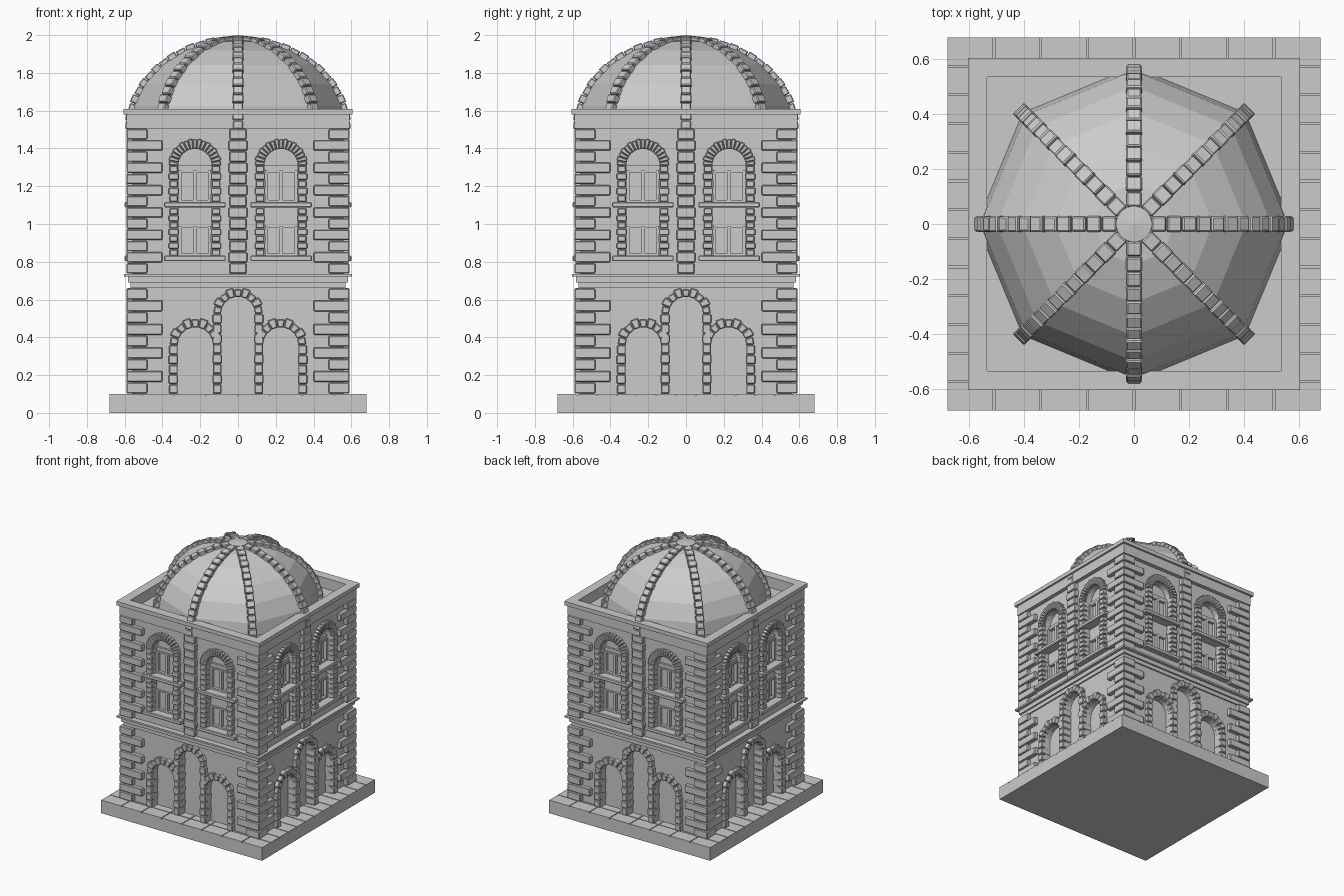
import bpy, bmesh
from math import cos, sin, pi, radians
from mathutils import Matrix

if "Cube" in bpy.data.objects:
    bpy.data.objects.remove(bpy.data.objects["Cube"])

stone = bpy.data.materials.new("grey_stone")
stone.use_nodes = True
stone.diffuse_color = (0.6, 0.6, 0.6, 1)
stone.node_tree.nodes["Principled BSDF"].inputs["Base Color"].default_value = (0.6, 0.6, 0.6, 1)

WALL, FACE, BACK = 0.56, 0.59, 0.5
FLOOR, MID, TOP = 0.1, 0.735, 1.505
SIDES = ("front", "left", "back", "right")


def prism(bm, outline, y0, y1):
    """Extrude an (x, z) outline from y0 to y1."""
    a = [bm.verts.new((x, y0, z)) for x, z in outline]
    b = [bm.verts.new((x, y1, z)) for x, z in outline]
    bm.faces.new(a)
    bm.faces.new(b[::-1])
    n = len(a)
    for i in range(n):
        bm.faces.new((a[i], b[i], b[(i + 1) % n], a[(i + 1) % n]))
    return a + b


def box(bm, x0, x1, y0, y1, z0, z1):
    return prism(bm, [(x0, z0), (x1, z0), (x1, z1), (x0, z1)], y0, y1)


def finish(bm, name, bevel=0.0):
    bmesh.ops.recalc_face_normals(bm, faces=bm.faces)
    mesh = bpy.data.meshes.new(name)
    bm.to_mesh(mesh)
    bm.free()
    mesh.materials.append(stone)
    ob = bpy.data.objects.new(name, mesh)
    bpy.context.collection.objects.link(ob)
    if bevel:
        mod = ob.modifiers.new("worn_edges", "BEVEL")
        mod.width, mod.segments = bevel, 1
    return ob


def on_four_sides(bm, name, bevel=0.0):
    first = finish(bm, "front_" + name, bevel)
    for i in (1, 2, 3):
        ob = first.copy()
        ob.name = SIDES[i] + "_" + name
        ob.rotation_euler.z = i * pi / 2
        bpy.context.collection.objects.link(ob)


def rows(z0, z1, n, gap):
    """Bottom and top of n stacked courses."""
    h = (z1 - z0) / n
    return [(i, z0 + i * h + gap / 2, z0 + (i + 1) * h - gap / 2) for i in range(n)]


def leg(bm, x0, x1, z0, z1, n, grow=0.0):
    for i, a, b in rows(z0, z1, n, 0.004):
        g = grow * (i % 2)
        box(bm, x0 - g, x1 + g, -FACE, -BACK, a, b)


def arch(bm, cx, cz, r0, r1, n, grow=0.01):
    """Ring of wedge stones, every second one a little longer."""
    for i in range(n):
        a, b = pi * (i + 0.04) / n, pi * (i + 0.96) / n
        r = r1 + grow * (i % 2) - grow / 2
        prism(bm, [(cx + q * cos(t), cz + q * sin(t))
                   for q, t in ((r0, a), (r, a), (r, b), (r0, b))], -FACE, -BACK)


def opening(bm, cx, r, z0, spring, depth):
    pts = [(cx - r, z0), (cx + r, z0)]
    pts += [(cx + r * cos(pi * i / 16), spring + r * sin(pi * i / 16)) for i in range(17)]
    prism(bm, pts, -0.7, -WALL + depth)


# Plinth with paving slabs
bm = bmesh.new()
box(bm, -0.68, 0.68, -0.68, 0.68, 0, 0.092)
finish(bm, "plinth")
bm = bmesh.new()
w, d = 1.36 / 8, 1.36 / 13
for i in range(8):
    for j in range(13):
        x, y = -0.68 + i * w, -0.68 + j * d
        box(bm, x + 0.003 * (i > 0), x + w - 0.003 * (i < 7),
            y + 0.003 * (j > 0), y + d - 0.003 * (j < 12), 0.09, FLOOR)
finish(bm, "paving")

# Wall block with recessed arches and windows
WIN, SIDE_ARCH = 0.228, 0.226
bm = bmesh.new()
for turn in range(4):
    side = bmesh.new()
    opening(side, 0, 0.09, 0.08, 0.525, 0.045)
    for s in (-1, 1):
        opening(side, s * SIDE_ARCH, 0.093, 0.08, 0.36, 0.045)
        opening(side, s * WIN, 0.088, 0.83, 1.31, 0.045)
    side.transform(Matrix.Rotation(turn * pi / 2, 4, "Z"))
    tmp = bpy.data.meshes.new("tmp")
    side.to_mesh(tmp)
    side.free()
    bm.from_mesh(tmp)
    bpy.data.meshes.remove(tmp)
cutter = finish(bm, "opening_cutter")
cutter.hide_render = True
bm = bmesh.new()
box(bm, -WALL, WALL, -WALL, WALL, 0.09, 1.53)
walls = finish(bm, "walls")
cut = walls.modifiers.new("openings", "BOOLEAN")
cut.operation, cut.solver, cut.object = "DIFFERENCE", "EXACT", cutter
bpy.context.view_layer.update()
solid = walls.evaluated_get(bpy.context.evaluated_depsgraph_get())
cut_mesh = bpy.data.meshes.new_from_object(solid)
walls.modifiers.clear()
walls.data = cut_mesh
bpy.data.objects.remove(cutter)

# Corner stones, alternately short and long
bm = bmesh.new()
for z0, z1, n in ((FLOOR, 0.66, 9), (MID, TOP, 13)):
    for i, a, b in rows(z0, z1, n, 0.005):
        inner = 0.40 if i % 2 else 0.48
        box(bm, inner, FACE, -FACE, -inner, a, b)
on_four_sides(bm, "corner_stones", 0.005)

# Central pilaster
bm = bmesh.new()
leg(bm, -0.045, 0.045, MID, TOP, 13, 0.005)
on_four_sides(bm, "pilaster", 0.005)

# Ground floor arcade
bm = bmesh.new()
arch(bm, 0, 0.525, 0.09, 0.135, 9)
for s in (-1, 1):
    arch(bm, s * SIDE_ARCH, 0.36, 0.093, 0.14, 9)
    for x in (0.11, 0.342):
        leg(bm, s * x - 0.023, s * x + 0.023, FLOOR, 0.525 if x < 0.2 else 0.36,
            8 if x < 0.2 else 5, 0.002)
on_four_sides(bm, "arcade_stones", 0.005)

# Window surrounds
bm = bmesh.new()
for s in (-1, 1):
    arch(bm, s * WIN, 1.31, 0.088, 0.14, 17, 0.004)
    for e in (-1, 1):
        x = s * WIN + e * 0.112
        leg(bm, x - 0.022, x + 0.022, 0.83, 1.085, 7, 0.005)
        leg(bm, x - 0.022, x + 0.022, 1.115, 1.31, 5, 0.005)
on_four_sides(bm, "window_stones", 0.004)

# Sills
bm = bmesh.new()
for s in (-1, 1):
    for z in (0.803, 1.087):
        box(bm, s * WIN - 0.163, s * WIN + 0.163, -0.6, -BACK, z, z + 0.029)
on_four_sides(bm, "sills", 0.005)

# Window frames: outer bars, a broad mullion and slim casement bars
bm = bmesh.new()
for s in (-1, 1):
    for z0, z1 in ((0.832, 0.99), (1.116, 1.285)):
        for off, half in ((-0.078, 0.008), (0, 0.01), (0.078, 0.008)):
            box(bm, s * WIN + off - half, s * WIN + off + half, -0.54, -BACK, z0, z1)
        for a, b in ((z0, z0 + 0.012), (z1 - 0.012, z1)):
            box(bm, s * WIN - 0.086, s * WIN + 0.086, -0.537, -BACK, a, b)
    # plain panels above each pair of casements
    for z0, z1 in ((0.99, 1.087), (1.285, 1.31)):
        box(bm, s * WIN - 0.088, s * WIN + 0.088, -0.53, -BACK, z0, z1)
on_four_sides(bm, "window_frames")

# String course, frieze and open parapet
bm = bmesh.new()
for out, z0, z1 in ((0.57, 0.66, 0.69), (0.582, 0.69, 0.722), (0.603, 0.722, MID)):
    box(bm, -out, out, -out, out, z0, z1)
finish(bm, "string_course")
bm = bmesh.new()
for out, z0, z1 in ((FACE, TOP, 1.58), (0.605, 1.58, 1.61)):
    box(bm, -out, out, -out, -0.535, z0, z1)
on_four_sides(bm, "parapet")

# Eight-sided dome
bm = bmesh.new()
bmesh.ops.create_uvsphere(bm, u_segments=8, v_segments=12, radius=1)
bmesh.ops.delete(bm, geom=[v for v in bm.verts if v.co.z < -0.01], context="VERTS")
bm.transform(Matrix.Translation((0, 0, 1.5)) @ Matrix.Diagonal((0.578, 0.578, 0.482, 1)))
finish(bm, "dome")

# Dome ribs of separate stones
bm = bmesh.new()
COURSES = 15
step = radians(84) / COURSES
for k in range(8):
    turn = Matrix.Rotation(k * pi / 4, 3, "Z")
    for i in range(COURSES):
        a, b = (i + 0.04) * step, (i + 0.96) * step
        grow = 0.004 * (i % 2)
        half = 0.027 + grow / 2
        outline = [((0.596 + grow - q) * cos(t), 1.5 + (0.496 + grow - q) * sin(t))
                   for q, t in ((0.05, a), (0, a), (0, b), (0.05, b))]
        bmesh.ops.rotate(bm, verts=prism(bm, outline, -half, half), matrix=turn)
finish(bm, "dome_ribs", 0.005)

# Crown stone
bm = bmesh.new()
for r0, r1, z0, z1 in ((0.068, 0.066, 1.95, 1.992), (0.066, 0, 1.992, 2.0)):
    bmesh.ops.create_cone(bm, segments=16, cap_ends=True, radius1=r0, radius2=r1, depth=z1 - z0,
                          matrix=Matrix.Translation((0, 0, (z0 + z1) / 2)))
finish(bm, "crown_stone")
